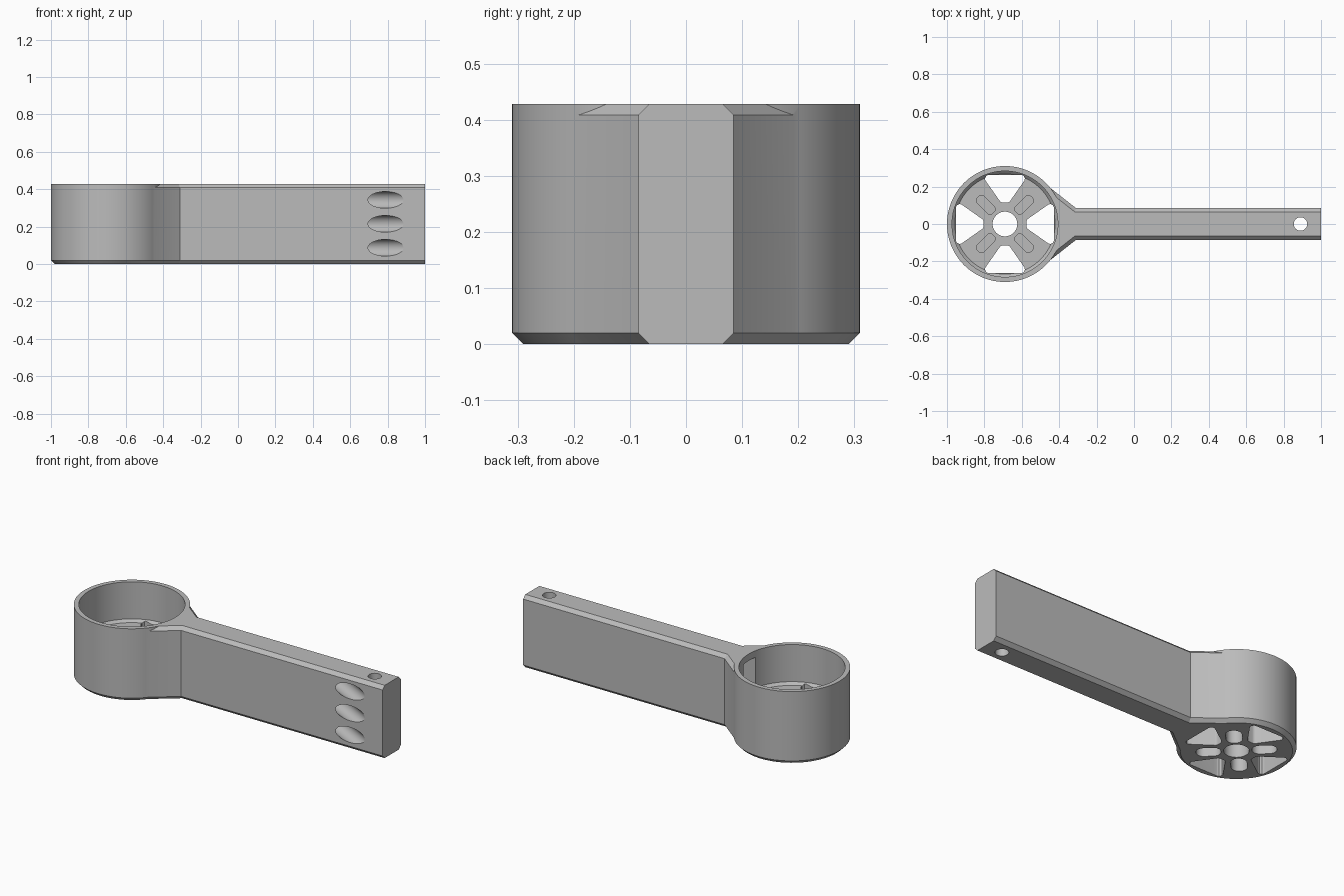
import bpy, bmesh, math
from mathutils import Matrix, Vector

if "Cube" in bpy.data.objects:
    bpy.data.objects.remove(bpy.data.objects["Cube"])

CX, R, H, C = -0.69, 0.31, 0.428, 0.02   # cup centre, radius, height, chamfer
HALF = 0.085                             # half thickness of the arm
FLOOR = 0.195

grey = bpy.data.materials.new("light_grey")
grey.diffuse_color = (0.5, 0.5, 0.5, 1)
grey.use_nodes = True
grey.node_tree.nodes["Principled BSDF"].inputs["Base Color"].default_value = grey.diffuse_color


def loft(name, rings):
    """Closed solid skinned through rings of equal point count."""
    bm = bmesh.new()
    loops = [[bm.verts.new(p) for p in ring] for ring in rings]
    n = len(loops[0])
    for a, b in zip(loops, loops[1:]):
        for i in range(n):
            bm.faces.new((a[i], a[(i + 1) % n], b[(i + 1) % n], b[i]))
    bm.faces.new(loops[0][::-1])
    bm.faces.new(loops[-1])
    bmesh.ops.recalc_face_normals(bm, faces=bm.faces)
    mesh = bpy.data.meshes.new(name)
    bm.to_mesh(mesh)
    bm.free()
    ob = bpy.data.objects.new(name, mesh)
    bpy.context.collection.objects.link(ob)
    mesh.materials.append(grey)
    return ob


def turned(name, profile, x=CX, n=96):
    """Round solid from (radius, z) pairs."""
    return loft(name, [[(x + r * math.cos(2 * math.pi * i / n),
                         r * math.sin(2 * math.pi * i / n), z) for i in range(n)]
                       for r, z in profile])


def prism(name, pts, z0, z1):
    return loft(name, [[(x, y, z) for x, y in pts] for z in (z0, z1)])


def rounded(pts, r, steps=5):
    """Round every corner of a convex outline."""
    out = []
    for i, p in enumerate(pts):
        p = Vector(p)
        a = (Vector(pts[i - 1]) - p).normalized()
        b = (Vector(pts[(i + 1) % len(pts)]) - p).normalized()
        half = a.angle(b) / 2
        c = p + (a + b).normalized() * r / math.sin(half)
        s = p + a * r / math.tan(half) - c
        e = p + b * r / math.tan(half) - c
        for k in range(steps + 1):
            d = s.lerp(e, k / steps).normalized() * r
            out.append(tuple(c + d))
    return out


def around(pts, angle):
    """Turn an outline about the cup axis."""
    ca, sa = math.cos(angle), math.sin(angle)
    return [(CX + x * ca - y * sa, x * sa + y * ca) for x, y in pts]


def box(name, x0, x1, y, z0, z1):
    return prism(name, [(x0, -y), (x1, -y), (x1, y), (x0, y)], z0, z1)


def combine(target, other, op):
    m = target.modifiers.new(op.lower(), 'BOOLEAN')
    m.operation, m.solver, m.object = op, 'EXACT', other
    bpy.context.view_layer.objects.active = target
    bpy.ops.object.modifier_apply(modifier=m.name)
    bpy.data.objects.remove(other)


# Round cup with chamfered foot
body = turned("motor_arm", [(R - C, 0), (R, C), (R, H)])


# Arm flaring into the cup, long edges chamfered top and bottom
def arm_outline(inset, z):
    side = [(1.0, HALF - inset), (-0.31 - 0.345 * inset, HALF - inset),
            (CX + 0.19, 0.2341 - 1.27 * inset)]
    return [(x, y, z) for x, y in side] + [(x, -y, z) for x, y in side[::-1]]


arm = loft("arm", [arm_outline(C, 0), arm_outline(0, C),
                   arm_outline(0, H - C), arm_outline(C, H)])
combine(body, arm, 'UNION')

# Cup cavity with chamfer at the floor
cutters = [turned("cavity", [(0.268, FLOOR), (0.283, FLOOR + 0.015), (0.283, H + 0.1)]),
           turned("centre_hole", [(0.066, -0.1), (0.066, 0.3)], n=48),
           turned("end_hole", [(0.036, -0.1), (0.036, H + 0.1)], x=0.89, n=32)]

# Four vents and four slotted screw seats in the floor
vent = rounded([(0.115, -0.022), (0.262, -0.125), (0.262, 0.125), (0.115, 0.022)], 0.02)


def slot(length, width, r):
    x0, x1, y = 0.145 - length / 2, 0.145 + length / 2, width / 2
    return rounded([(x0, -y), (x1, -y), (x1, y), (x0, y)], r)


for k in range(4):
    a = k * math.pi / 2
    cutters.append(prism("vent", around(vent, a), -0.1, 0.25))
    a += math.pi / 4
    cutters.append(prism("slot_top", around(slot(0.115, 0.05, 0.018), a), FLOOR - 0.01, 0.25))
    cutters.append(prism("slot_bottom", around(slot(0.13, 0.085, 0.04), a), -0.1, FLOOR - 0.02))

# Cable duct from the cup into the arm
cutters.append(box("duct", -0.33, 0.62, 0.055, 0.04, 0.39))
cutters.append(box("duct_mouth", -0.5, -0.32, 0.055, FLOOR + 0.015, 0.389))

# Three slanted cable exits on the front side
tilt = math.radians(28)
axis = Vector((math.cos(tilt), -math.sin(tilt), 0))
side = Vector((math.sin(tilt), math.cos(tilt), 0))
for z in (0.087, 0.215, 0.343):
    mid = Vector((0.79, -HALF, z))
    rings = [[mid + axis * t + 0.0445 * (side * math.cos(u) + Vector((0, 0, math.sin(u))))
              for u in (2 * math.pi * i / 40 for i in range(40))] for t in (-0.22, 0.3)]
    cutters.append(loft("cable_exit", rings))

for c in cutters:
    combine(body, c, 'DIFFERENCE')

# Smooth round walls, crisp edges
bpy.ops.object.select_all(action='DESELECT')
body.select_set(True)
bpy.context.view_layer.objects.active = body
bpy.ops.object.shade_smooth_by_angle(angle=math.radians(25))
